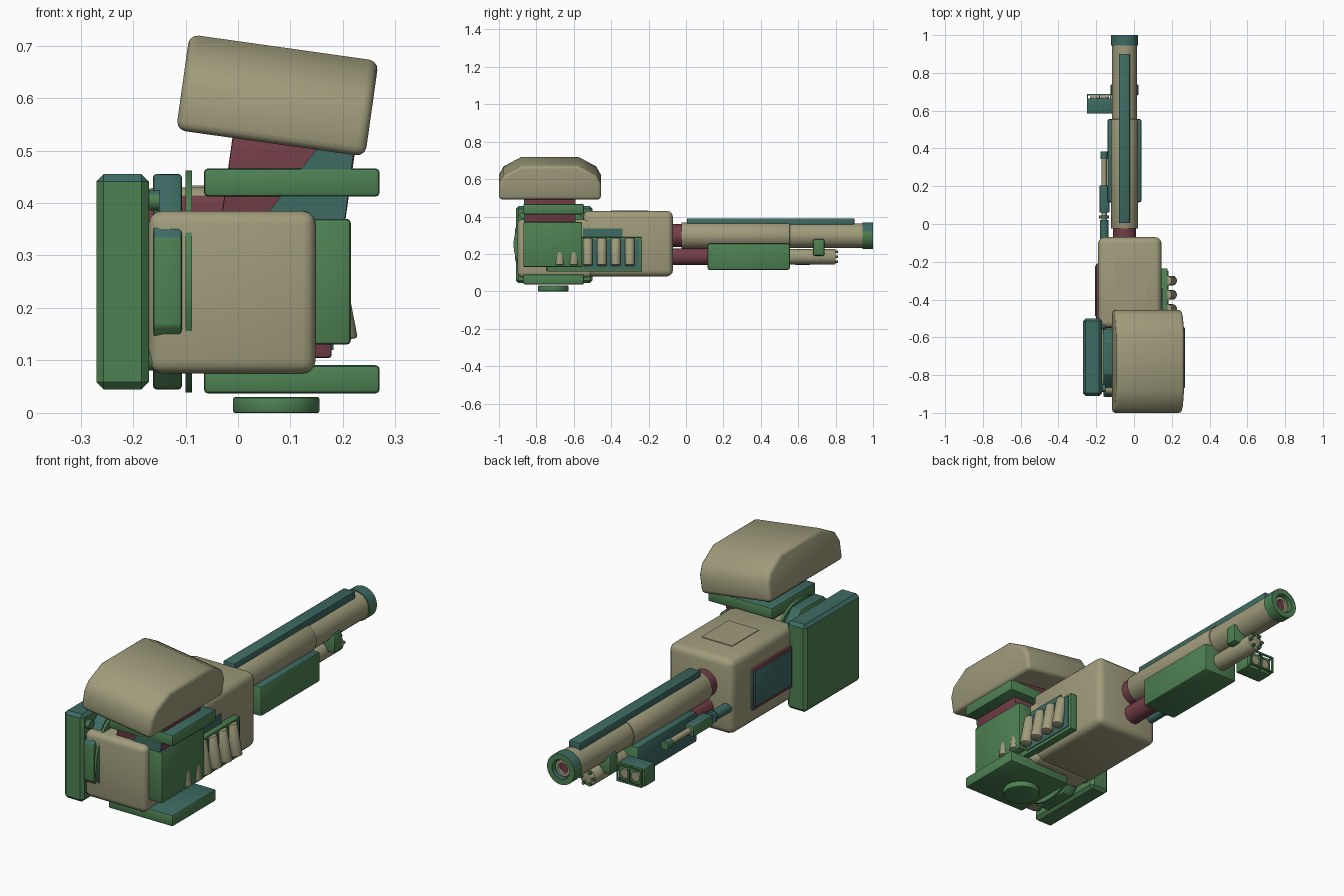
import bpy, bmesh, math
from mathutils import Matrix, Vector

cube = bpy.data.objects.get("Cube")
if cube:
    bpy.data.objects.remove(cube, do_unlink=True)


def material(name, rgb):
    m = bpy.data.materials.new(name)
    m.use_nodes = True
    m.diffuse_color = (*rgb, 1)
    m.node_tree.nodes["Principled BSDF"].inputs["Base Color"].default_value = (*rgb, 1)
    return m


TAN = material("tan", (0.35, 0.33, 0.20))
GREEN = material("green", (0.075, 0.22, 0.085))
TEAL = material("teal", (0.047, 0.145, 0.125))
MAROON = material("maroon", (0.17, 0.048, 0.062))

X, Y, Z = Vector((1, 0, 0)), Vector((0, 1, 0)), Vector((0, 0, 1))


def up_teal(n):
    return n.z > 0.5


def finish(bm, name, mats, rule=None, bevel=0.0, segments=2):
    """Bevel, colour by rule (second colour where true) and link the part."""
    bmesh.ops.recalc_face_normals(bm, faces=bm.faces)
    if bevel:
        edges = [e for e in bm.edges if e.calc_face_angle(0) > 0.6]
        bmesh.ops.bevel(bm, geom=edges, offset=bevel, segments=segments,
                        profile=0.5, affect='EDGES', clamp_overlap=True)
    bm.normal_update()
    if rule:
        for f in bm.faces:
            f.material_index = int(rule(f.normal))
    me = bpy.data.meshes.new(name)
    bm.to_mesh(me)
    bm.free()
    for m in mats:
        me.materials.append(m)
    ob = bpy.data.objects.new(name, me)
    bpy.context.collection.objects.link(ob)
    bpy.ops.object.select_all(action='DESELECT')
    ob.select_set(True)
    bpy.context.view_layer.objects.active = ob
    bpy.ops.object.shade_smooth_by_angle(angle=math.radians(35))
    return ob


def box(name, x, y, z, mats, bevel=0.0, rule=None, segments=2, tilt=0.0):
    bm = bmesh.new()
    bmesh.ops.create_cube(bm, size=1)
    spans = (x, y, z)
    centre = Vector([(a + b) / 2 for a, b in spans])
    size = Vector([b - a for a, b in spans])
    bmesh.ops.scale(bm, vec=size, verts=bm.verts)
    ob = finish(bm, name, mats, rule, bevel, segments)
    ob.location = centre
    ob.rotation_euler.y = tilt
    return ob


def prism(name, points, start, end, axis, mats, bevel=0.0):
    """Extrude a flat profile along x (points are y, z) or y (points are x, z)."""
    bm = bmesh.new()
    verts = [bm.verts.new((start, a, b) if axis == X else (a, start, b)) for a, b in points]
    face = bm.faces.new(verts)
    ext = bmesh.ops.extrude_face_region(bm, geom=[face])["geom"]
    moved = [v for v in ext if isinstance(v, bmesh.types.BMVert)]
    bmesh.ops.translate(bm, vec=axis * (end - start), verts=moved)
    return finish(bm, name, mats, None, bevel, 3)


def lathe(name, profile, centre, axis, mats, sides=32, rule=None, bevel=0.0):
    """Spin (radius, distance) points about an axis through the centre."""
    bm = bmesh.new()
    half = math.pi / sides
    verts = [bm.verts.new((r * math.cos(half), r * math.sin(half), t)) for r, t in profile]
    edges = [bm.edges.new(p) for p in zip(verts, verts[1:])]
    bmesh.ops.spin(bm, geom=verts + edges, cent=(0, 0, 0), axis=Z,
                   angle=2 * math.pi, steps=sides)
    bmesh.ops.remove_doubles(bm, verts=bm.verts, dist=0.0005)
    turn = Z.rotation_difference(axis).to_matrix().to_4x4()
    bmesh.ops.transform(bm, matrix=Matrix.Translation(centre) @ turn, verts=bm.verts)
    return finish(bm, name, mats, rule, bevel)


def rod(name, radius, start, end, centre, axis, mats, **kw):
    return lathe(name, [(0, start), (radius, start), (radius, end), (0, end)],
                 centre, axis, mats, **kw)


TWO = [GREEN, TEAL]
TILT = math.radians(8)

# Main body in two heights
box("front_body", (-0.17, 0.148), (-0.9, -0.5), (0.075, 0.385), [TAN], 0.025, segments=3)
box("rear_body", (-0.19, 0.145), (-0.55, -0.07), (0.08, 0.43), [TAN, MAROON], 0.032,
    rule=lambda n: n.y < -0.9, segments=3)
box("top_hatch", (-0.1, 0.06), (-0.4, -0.2), (0.425, 0.433), [TAN])

# Tilted head on its neck
head = prism("head", [(-1, -0.092), (-1, -0.005), (-0.975, 0.04), (-0.88, 0.092),
                      (-0.575, 0.092), (-0.48, 0.04), (-0.455, -0.005), (-0.455, -0.092)],
             -0.182, 0.182, X, [TAN], 0.018)
head.location = (0.075, 0, 0.605)
head.rotation_euler.y = TILT
box("neck", (-0.022, 0.213), (-0.86, -0.59), (0.345, 0.525), [MAROON], 0.004, tilt=TILT)
prism("neck_front_plate", [(0.155, 0.51), (0.222, 0.51), (0.2, 0.34), (0.15, 0.34),
                           (0.06, 0.385)], -0.866, -0.859, Y, [TEAL])

# Clamping plates and foot
for name, z in (("upper_plate", 0.412), ("lower_plate", 0.037)):
    box(name, (-0.065, 0.27), (-0.87, -0.545), (z, z + 0.054), TWO, 0.008, up_teal)
rod("foot", 0.083, 0, 0.03, (0.073, -0.71, 0), Z, [GREEN], bevel=0.004)

# Shield panel, hub and ring on the right
box("shield_panel", (-0.27, -0.17), (-0.91, -0.5), (0.045, 0.455), TWO, 0.014,
    up_teal, segments=1)
hub = (0, -0.71, 0.25)
rod("octagon_hub", 0.222, -0.162, -0.107, hub, X, TWO, sides=8, rule=up_teal, bevel=0.006)
rod("thin_ring", 0.212, -0.1, -0.088, hub, X, [GREEN], sides=48)
for y in (-0.87, -0.54):
    for z in (0.1, 0.405):
        rod("panel_peg", 0.02, -0.175, -0.15, (0, y, z), X, TWO, sides=16, rule=up_teal)

# Right side plate
box("side_plate_base", (-0.2, -0.18), (-0.51, -0.21), (0.15, 0.345), [MAROON, TEAL], 0.004,
    rule=lambda n: n.y > 0.5)
box("side_plate", (-0.206, -0.19), (-0.49, -0.22), (0.165, 0.33), [TEAL], 0.004)

# Left housing with the shell rack
box("left_housing", (0.13, 0.215), (-0.87, -0.555), (0.13, 0.37), TWO, 0.008, up_teal)
box("shell_rack", (0.13, 0.178), (-0.745, -0.235), (0.105, 0.29), [GREEN, MAROON], 0.004,
    rule=lambda n: n.y < -0.5)
box("rack_inset", (0.17, 0.182), (-0.545, -0.25), (0.12, 0.278), [TEAL])
box("rack_top_plate", (0.13, 0.152), (-0.55, -0.34), (0.285, 0.335), [TEAL])
for i in range(6):
    shell = rod("shell", 0.026, -0.073, 0.073, (0, 0, 0), Z, [TAN], sides=20, bevel=0.004)
    shell.location = (0.189, -0.675 + 0.075 * i, 0.21)
    shell.rotation_euler.y = -math.radians(11)

# Main barrel, tip and rail
bore = (-0.05, 0, 0.298)
rod("barrel_collar", 0.062, -0.1, 0, bore, Y, [MAROON])
rod("barrel_sleeve", 0.071, -0.025, 0.555, bore, Y, [TAN], bevel=0.003)
rod("barrel", 0.066, 0.5, 0.96, bore, Y, [TAN])
lathe("barrel_tip", [(0.045, 0.945), (0.071, 0.945), (0.071, 1), (0.045, 1), (0.045, 0.945)],
      bore, Y, TWO, rule=lambda n: n.z > 0.3 and abs(n.y) < 0.5)
rod("tip_core", 0.046, 0.95, 0.97, bore, Y, [MAROON])
lathe("tip_inner_ring", [(0.025, 0.96), (0.038, 0.96), (0.038, 0.985), (0.025, 0.985),
                         (0.025, 0.96)], bore, Y, [TAN])
box("barrel_rail", (-0.08, -0.022), (0.005, 0.9), (0.35, 0.39), [TEAL], 0.004)

# Lower tube, foregrip and bracket
low = (-0.05, 0, 0.185)
rod("lower_collar", 0.045, -0.1, 0.15, low, Y, [MAROON])
rod("lower_tube", 0.041, 0.5, 0.8, low, Y, [TAN], bevel=0.004)
for i in range(6):
    a = i * math.pi / 3
    rod("tube_pin", 0.008, 0.795, 0.813,
        (low[0] + 0.031 * math.cos(a), 0, low[2] + 0.031 * math.sin(a)), Y, [GREEN], sides=8)
box("foregrip", (-0.14, 0.04), (0.115, 0.555), (0.115, 0.255), TWO, 0.01,
    rule=lambda n: n.z > 0.5 or n.x < -0.5)
box("bracket", (-0.125, 0.025), (0.68, 0.74), (0.19, 0.28), TWO, 0.01, up_teal)

# Side lamp along the foregrip
lamp = (-0.158, 0, 0.205)
rod("lamp_tail", 0.023, -0.09, 0.02, lamp, Y, [TEAL], sides=20)
rod("lamp_disc", 0.027, 0.03, 0.045, lamp, Y, [TEAL], sides=20)
rod("lamp_core", 0.014, 0, 0.35, lamp, Y, [TAN], sides=20)
box("lamp_mount", (-0.183, -0.13), (0.06, 0.205), (0.18, 0.23), TWO, 0.006, up_teal)
rod("lamp_head", 0.02, 0.345, 0.385, lamp, Y, TWO, sides=20, rule=up_teal)

# Sensor box with a guard frame
box("sensor_box", (-0.25, -0.115), (0.585, 0.665), (0.14, 0.225), TWO, 0.004, up_teal)
for x in (-0.21, -0.155):
    rod("sensor_lens", 0.022, 0.66, 0.675, (x, 0, 0.182), Y, [TAN], sides=20)
for z in (0.145, 0.218):
    box("guard_bar", (-0.25, -0.12), (0.68, 0.688), (z, z + 0.007), [GREEN])
for x in (-0.25, -0.186, -0.127):
    box("guard_post", (x, x + 0.007), (0.68, 0.688), (0.145, 0.225), [GREEN])
    for z in (0.145, 0.218):
        box("guard_arm", (x, x + 0.007), (0.66, 0.688), (z, z + 0.007), [GREEN])
